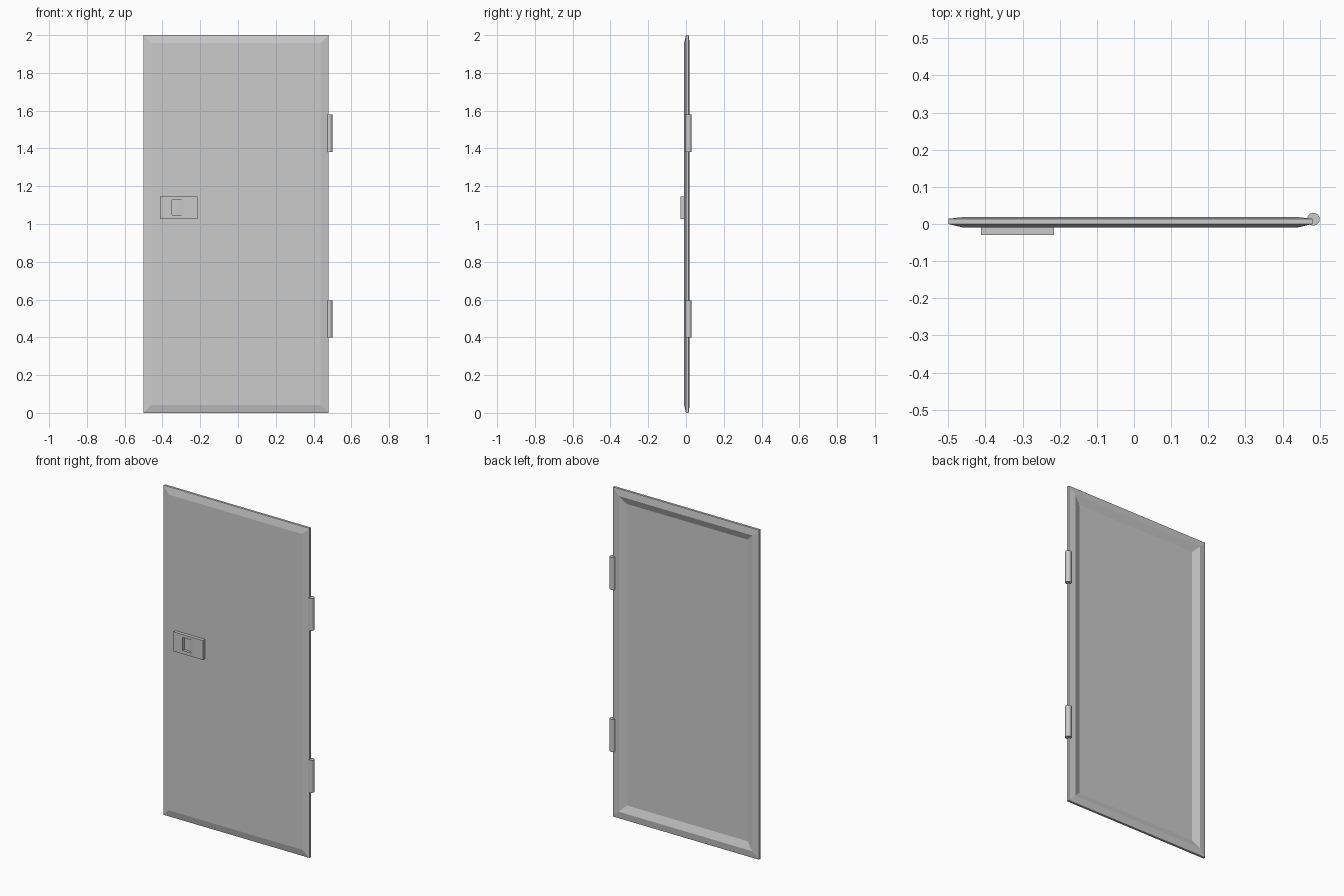
import bpy, bmesh

if "Cube" in bpy.data.objects:
    bpy.data.objects.remove(bpy.data.objects["Cube"])

X0, X1, Z0, Z1 = -0.5, 0.48, 0.0, 2.0


def add_object(name, bm):
    bmesh.ops.recalc_face_normals(bm, faces=bm.faces)
    mesh = bpy.data.meshes.new(name)
    bm.to_mesh(mesh)
    bm.free()
    ob = bpy.data.objects.new(name, mesh)
    bpy.context.collection.objects.link(ob)
    return ob


def prism(name, profile, z0, z1):
    """Extrude an (x, y) profile from z0 to z1."""
    bm = bmesh.new()
    face = bm.faces.new([bm.verts.new((x, y, z0)) for x, y in profile])
    ext = bmesh.ops.extrude_face_region(bm, geom=[face])
    verts = [v for v in ext["geom"] if isinstance(v, bmesh.types.BMVert)]
    bmesh.ops.translate(bm, verts=verts, vec=(0, 0, z1 - z0))
    return add_object(name, bm)


# Door leaf: nested rectangles (inset, y) from front panel round to recessed back panel
bm = bmesh.new()
rings = []
for inset, y in [(0.042, -0.01), (0, 0.0), (0, 0.014), (0.042, 0.019), (0.085, 0.002)]:
    a, b, c, d = X0 + inset, X1 - inset, Z0 + inset, Z1 - inset
    rings.append([bm.verts.new((x, y, z)) for x, z in ((a, c), (b, c), (b, d), (a, d))])
for r, s in zip(rings, rings[1:]):
    for i in range(4):
        j = (i + 1) % 4
        bm.faces.new((r[i], r[j], s[j], s[i]))
bm.faces.new(rings[0])
bm.faces.new(rings[-1])
add_object("door_leaf", bm)

# Latch plate with a ramped finger pocket
plate = prism("latch_plate", [(-0.412, -0.03), (-0.215, -0.03), (-0.215, -0.005), (-0.412, -0.005)],
              1.027, 1.145)
cutter = prism("pocket_cutter", [(-0.35, -0.04), (-0.285, -0.04), (-0.285, -0.03),
                                 (-0.315, -0.014), (-0.35, -0.014)], 1.048, 1.127)
cutter.hide_render = True
mod = plate.modifiers.new("pocket", "BOOLEAN")
mod.operation = "DIFFERENCE"
mod.solver = "EXACT"
mod.object = cutter
bpy.context.view_layer.objects.active = plate
bpy.ops.object.modifier_apply(modifier=mod.name)
bpy.data.objects.remove(cutter)

# Hinge barrels
for name, z in (("lower_hinge", 0.497), ("upper_hinge", 1.48)):
    bpy.ops.mesh.primitive_cylinder_add(vertices=24, radius=0.017, depth=0.197,
                                        location=(0.483, 0.013, z))
    bpy.context.object.name = name
    bpy.ops.object.shade_smooth_by_angle()
